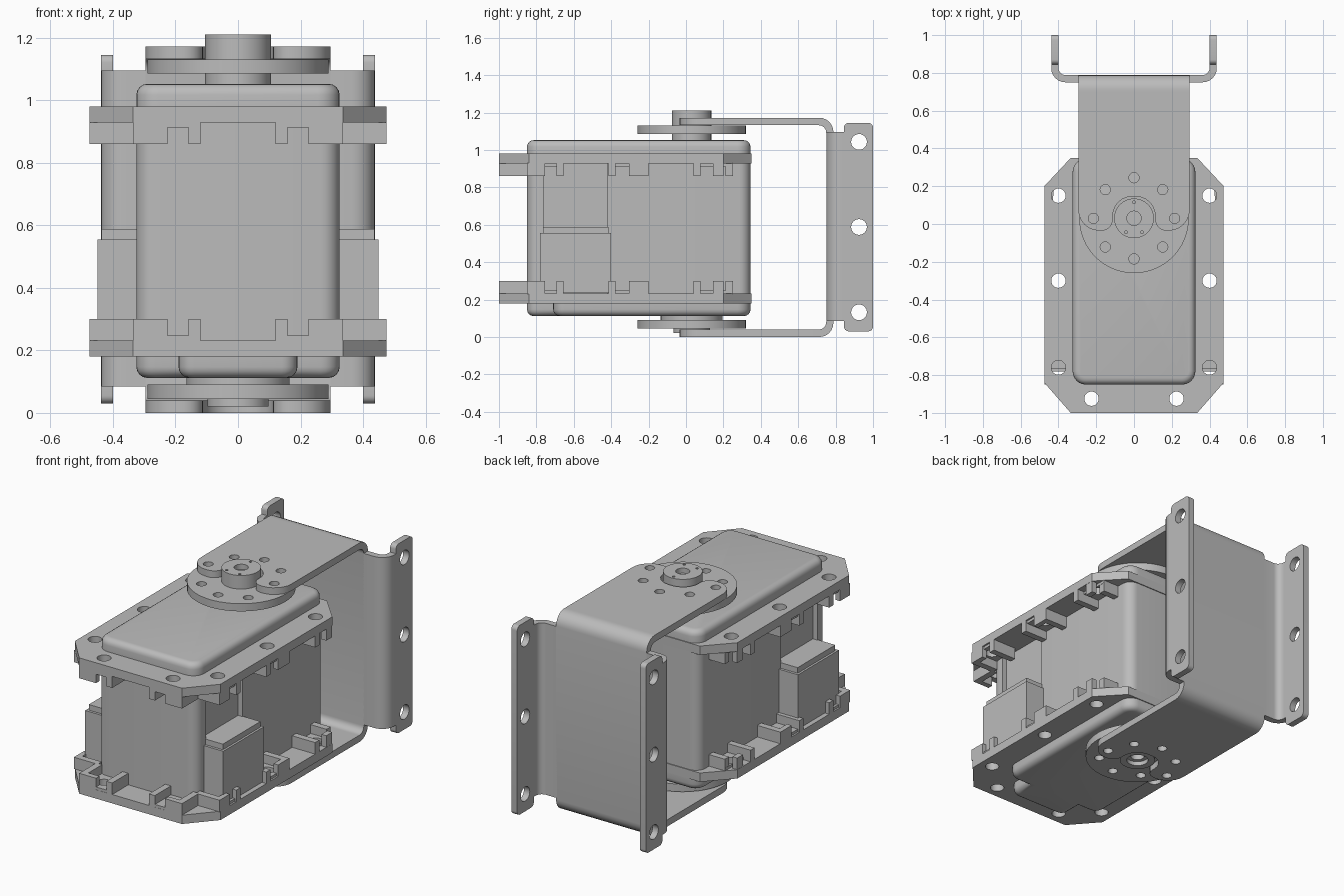
import bpy, bmesh, math
from mathutils import Matrix, Vector

cube = bpy.data.objects.get("Cube")
if cube:
    bpy.data.objects.remove(cube, do_unlink=True)

grey = bpy.data.materials.new("plain_grey")
grey.use_nodes = True
COLOUR = (0.5, 0.5, 0.5, 1)
grey.diffuse_color = COLOUR
grey.node_tree.nodes["Principled BSDF"].inputs["Base Color"].default_value = COLOUR

AXES = {
    "Z": Matrix.Identity(4),
    "X": Matrix(((0, 0, 1, 0), (1, 0, 0, 0), (0, 1, 0, 0), (0, 0, 0, 1))),
}
parts = []


def finish(name, mesh):
    obj = bpy.data.objects.new(name, mesh)
    bpy.context.collection.objects.link(obj)
    mesh.materials.clear()
    mesh.materials.append(grey)
    parts.append(obj)
    return obj


def circle(x, y, r, n=32):
    return [(x + r * math.cos(math.tau * i / n), y + r * math.sin(math.tau * i / n)) for i in range(n)]


def rounded(corners, steps=6):
    """Outline from (x, y, tangent length) corners, each turned into an arc."""
    out = []
    for i, (x, y, r) in enumerate(corners):
        p = Vector((x, y))
        if not r:
            out.append((x, y))
            continue
        a = (Vector(corners[i - 1][:2]) - p).normalized()
        b = (Vector(corners[(i + 1) % len(corners)][:2]) - p).normalized()
        w = math.sin(a.angle(b) / 2)
        for k in range(steps + 1):
            t = k / steps
            c0, c1, c2 = (1 - t) ** 2, 2 * t * (1 - t) * w, t * t
            out.append(tuple(((p + a * r) * c0 + p * c1 + (p + b * r) * c2) / (c0 + c1 + c2)))
    return out


def rect(x0, x1, y0, y1, r=0):
    return rounded([(x0, y0, r), (x1, y0, r), (x1, y1, r), (x0, y1, r)])


def sheet(name, loops, lo, hi, axis="Z"):
    """Solid from an outline and its holes, extruded from lo to hi along axis."""
    curve = bpy.data.curves.new(name, "CURVE")
    curve.dimensions = "2D"
    curve.fill_mode = "BOTH"
    curve.extrude = (hi - lo) / 2
    for loop in loops:
        spline = curve.splines.new("POLY")
        spline.points.add(len(loop) - 1)
        for point, (u, v) in zip(spline.points, loop):
            point.co = (u, v, 0, 1)
        spline.use_cyclic_u = True
    temp = bpy.data.objects.new(name, curve)
    bpy.context.collection.objects.link(temp)
    deps = bpy.context.evaluated_depsgraph_get()
    mesh = bpy.data.meshes.new_from_object(temp.evaluated_get(deps))
    bpy.data.objects.remove(temp, do_unlink=True)
    bm = bmesh.new()
    bm.from_mesh(mesh)
    bmesh.ops.remove_doubles(bm, verts=bm.verts, dist=0.0003)
    bmesh.ops.transform(bm, matrix=AXES[axis] @ Matrix.Translation((0, 0, (lo + hi) / 2)), verts=bm.verts)
    bmesh.ops.recalc_face_normals(bm, faces=bm.faces)
    bm.to_mesh(mesh)
    bm.free()
    return finish(name, mesh)


def cover(name, loop, base, end, soft):
    """Solid whose rim at the end height is rounded."""
    bm = bmesh.new()
    rings = [[bm.verts.new((x, y, z)) for x, y in loop] for z in (base, end)]
    bm.faces.new(rings[0])
    top = bm.faces.new(rings[1])
    for i in range(len(loop)):
        bm.faces.new((rings[0][i - 1], rings[0][i], rings[1][i], rings[1][i - 1]))
    bmesh.ops.recalc_face_normals(bm, faces=bm.faces)
    bmesh.ops.bevel(bm, geom=list(top.edges), offset=soft, segments=4, profile=0.5,
                    affect="EDGES", clamp_overlap=False)
    mesh = bpy.data.meshes.new(name)
    bm.to_mesh(mesh)
    bm.free()
    return finish(name, mesh)


# Main case, with a shallow recess in each side above the connectors
right_side = [(0.325, -0.85, 0.06), (0.325, -0.76, 0), (0.295, -0.76, 0),
              (0.295, -0.42, 0), (0.325, -0.42, 0), (0.325, 0.345, 0.06)]
left_side = [(-x, y, r) for x, y, r in reversed(right_side)]
sheet("main_case", [rounded(right_side + left_side)], 0.18, 0.98)
cover("top_cover", rect(-0.325, 0.325, -0.85, 0.345, 0.07), 0.97, 1.052, 0.035)
half = [(0.19, -0.85, 0.05), (0.19, -0.71, 0), (0.325, -0.71, 0.06), (0.325, 0.345, 0.07)]
cover("bottom_cover", rounded(half + [(-x, y, r) for x, y, r in reversed(half)]), 0.19, 0.112, 0.035)

# Mounting flanges with ribbed nut pockets; the lower one mirrors the upper
MID = 0.58
half = [(0.335, -1, 0), (0.475, -0.84, 0), (0.475, 0.2, 0), (0.335, 0.35, 0)]
flange = rounded(half + [(-x, y, r) for x, y, r in reversed(half)])
side_holes = [(s * 0.4, y) for s in (-1, 1) for y in (-0.76, -0.3, 0.15)]
front_holes = [(s * 0.225, -0.925) for s in (-1, 1)]
holes = [circle(x, y, 0.038, 24) for x, y in side_holes + front_holes]


def span(a, b):
    return min(a, b), max(a, b)


def flange_solid(name, loops, lo, hi, up):
    sheet(name, loops, *span(MID + up * (lo - MID), MID + up * (hi - MID)))


for level, up in (("upper", 1), ("lower", -1)):
    flange_solid(level + "_flange", [flange] + holes, 0.928, 0.98, up)
    for s in (-1, 1):
        # (start, end, outer wall start, outer wall end) along each side
        for y0, y1, w0, w1 in ((-0.85, -0.655, -0.85, -0.755), (-0.415, -0.2, -0.305, -0.2),
                               (0.04, 0.25, 0.145, 0.23)):
            hole = circle(s * 0.4, {-0.85: -0.76, -0.415: -0.3, 0.04: 0.15}[y0], 0.038, 24)
            reach = 0.43 if y1 > 0.2 else 0.465
            flange_solid(level + "_pocket_roof", [rect(*span(s * 0.32, s * reach), y0, y1), hole],
                         0.912, 0.929, up)
            for a, b in ((y0, y0 + 0.038), (y1 - 0.038, y1)):
                edge = min(0.475, 0.475 - 0.93 * (b - 0.2), 0.475 + 0.875 * (a + 0.84))
                flange_solid(level + "_side_rib", [rect(*span(s * 0.32, s * edge), a, b)],
                             0.86, 0.929, up)
            flange_solid(level + "_side_wall", [rect(*span(s * 0.445, s * min(0.475, 0.7 - w1)), w0, w1)]
                         if w1 < 0.2 else [rect(*span(s * 0.442, s * 0.474), w0, 0.2)], 0.86, 0.929, up)
        flange_solid(level + "_front_pocket_roof",
                     [rect(*span(s * 0.12, s * 0.335), -0.999, -0.84), circle(s * 0.225, -0.925, 0.038, 24)],
                     0.912, 0.929, up)
        for a, b in ((0.12, 0.158), (0.297, 0.335)):
            flange_solid(level + "_front_rib", [rect(*span(s * a, s * b), -1, -0.84)], 0.86, 0.929, up)
        flange_solid(level + "_front_wall", [rect(*span(s * 0.225, s * 0.3), -1, -0.968)], 0.86, 0.929, up)

# Cable connectors on both sides
for s in (-1, 1):
    sheet("connector_box", [rect(*span(s * 0.28, s * 0.45), -0.78, -0.4)], 0.235, 0.555)
    sheet("connector_lip", [rect(*span(s * 0.28, s * 0.437), -0.765, -0.415)], 0.55, 0.588)

# Output horns and hubs on the shared axis
AXIS_Y = 0.03
bolts = [circle(0.215 * math.cos(a), AXIS_Y + 0.215 * math.sin(a), 0.027, 20)
         for a in (math.tau * i / 8 for i in range(8))]
pins = [circle(0.085 * math.cos(a), AXIS_Y + 0.085 * math.sin(a), 0.008, 10)
        for a in (math.radians(d) for d in (90, 210 + 30, 300))]
bore = circle(0, AXIS_Y, 0.038)


def disc(r):
    return circle(0, AXIS_Y, r, 64)


sheet("top_horn", [disc(0.29), bore] + bolts, 1.085, 1.13)
sheet("top_hub", [disc(0.105), bore] + pins, 1.13, 1.21)
sheet("top_shaft", [disc(0.105)], 1.045, 1.086)
sheet("hub_screw", [disc(0.04)], 1.08, 1.18)
sheet("bottom_horn", [disc(0.29), bore] + bolts, 0.045, 0.09)
sheet("bottom_hub", [disc(0.098), disc(0.06)], 0.02, 0.046)
sheet("bottom_boss", [disc(0.165)], 0.085, 0.13)

# U bracket: two fork arms joined by a bent back plate
TALL = 1.172
THICK = 0.04
fork = [(0.295, 0.7, 0), (0.295, -0.035, 0.11), (0.112, -0.035, 0.06), (0.112, 0.145, 0.1)]
arm = rounded(fork + [(-x, y, r) for x, y, r in reversed(fork)])
arm_holes = [h for i, h in enumerate(bolts) if i <= 4]
sheet("top_arm", [arm] + arm_holes, TALL - THICK, TALL)
sheet("bottom_arm", [arm] + arm_holes, 0, THICK)
channel = rounded([(0.7, 0, 0), (0.788, 0, 0.075), (0.788, TALL, 0.075), (0.7, TALL, 0),
                   (0.7, TALL - THICK, 0), (0.75, TALL - THICK, 0.04), (0.75, THICK, 0.04), (0.7, THICK, 0)])
sheet("back_plate", [channel], -0.295, 0.295, "X")

# Back wings turn rearward into drilled mounting strips
strip = rounded([(0.845, 0.03, 0.025), (1, 0.03, 0.025), (1, 1.145, 0.025), (0.845, 1.145, 0.025),
                 (0.845, 1.095, 0), (0.83, 1.095, 0), (0.83, 0.085, 0), (0.845, 0.085, 0)])
strip_holes = [circle(0.925, z, 0.042) for z in (0.132, 0.588, 1.043)]
for s in (-1, 1):
    bend = rounded([(s * x, y, r) for x, y, r in (
        (0.29, 0.75, 0), (0.438, 0.75, 0.075), (0.438, 0.832, 0),
        (0.4, 0.832, 0), (0.4, 0.788, 0.038), (0.29, 0.788, 0))])
    sheet("back_wing", [bend], 0.085, 1.095)
    sheet("mounting_strip", [strip] + strip_holes, *span(s * 0.4, s * 0.438), "X")

# Smooth the arcs and keep the crisp edges
bpy.ops.object.select_all(action="DESELECT")
for obj in parts:
    obj.select_set(True)
bpy.context.view_layer.objects.active = parts[0]
bpy.ops.object.shade_smooth_by_angle(angle=math.radians(35))
